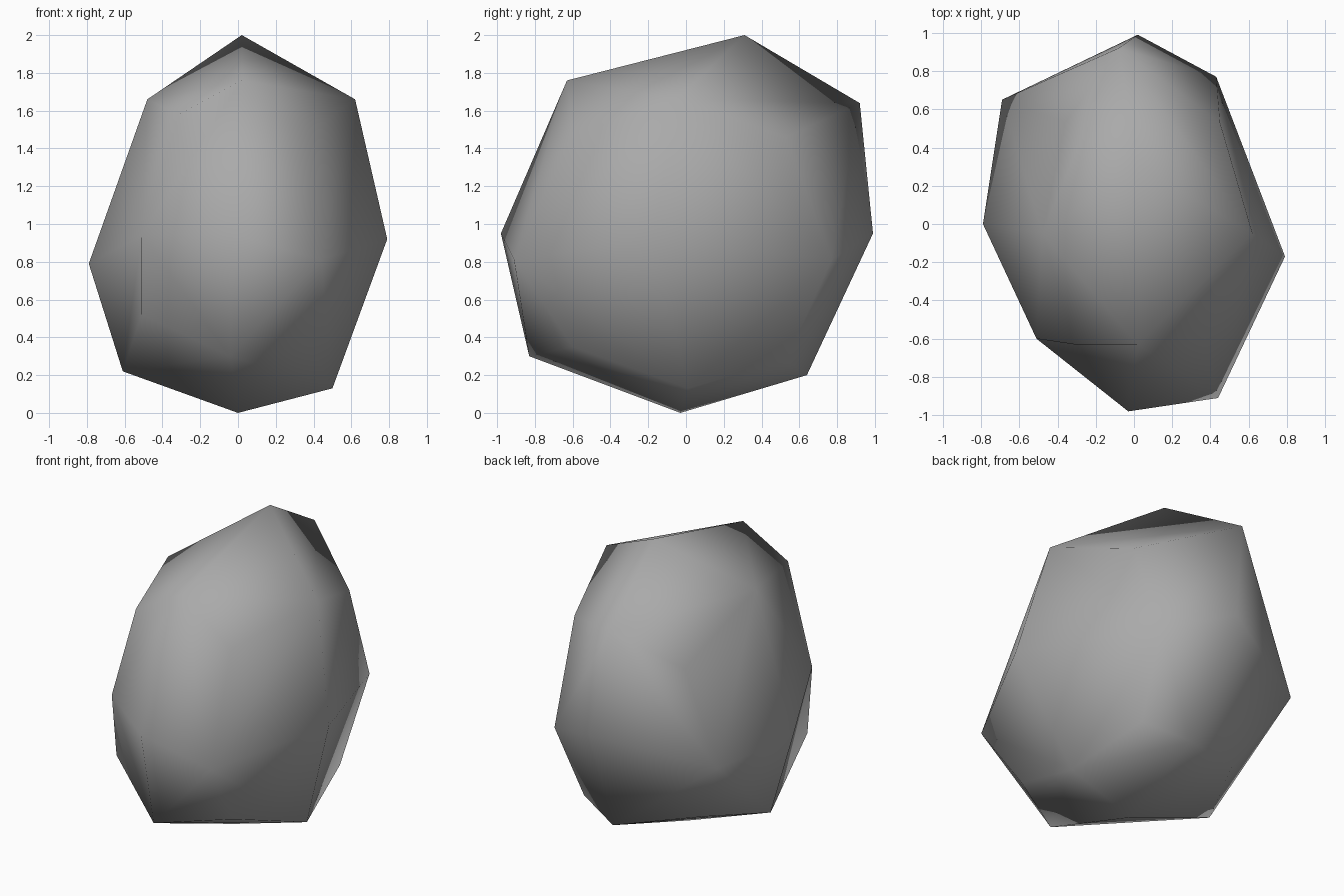
import bpy
import bmesh
from itertools import product

old = bpy.data.objects.get("Cube")
if old:
    bpy.data.objects.remove(old, do_unlink=True)

# Stone grey
grey = bpy.data.materials.new("stone_grey")
grey.use_nodes = True
colour = (0.4, 0.4, 0.4, 1)
grey.diffuse_color = colour
shader = next(n for n in grey.node_tree.nodes if n.type == "BSDF_PRINCIPLED")
shader.inputs["Base Color"].default_value = colour
shader.inputs["Roughness"].default_value = 0.9

# Uneven block: face centres, edge middles and corners, named by the sides they touch
points = {
    "left": (.79, -.17, .92),
    "right": (-.79, 0, .79),
    "front": (-.03, -.98, .95),
    "back": (.02, .99, .95),
    "top": (.02, .31, 2),
    "bottom": (0, -.03, 0),
    "left front": (.44, -.91, .81),
    "left back": (.43, .77, .81),
    "right front": (-.51, -.6, .94),
    "right back": (-.69, .65, .79),
    "left top": (.62, -.05, 1.66),
    "left bottom": (.5, .01, .13),
    "right top": (-.48, -.05, 1.66),
    "right bottom": (-.61, -.02, .22),
    "front top": (.02, -.63, 1.76),
    "front bottom": (-.04, -.83, .3),
    "back top": (-.08, .92, 1.64),
    "back bottom": (.09, .64, .2),
    "left front top": (.37, -.6, 1.48),
    "left front bottom": (.38, -.6, .35),
    "left back top": (.45, .53, 1.46),
    "left back bottom": (.38, .53, .28),
    "right front top": (-.31, -.63, 1.58),
    "right front bottom": (-.51, -.55, .52),
    "right back top": (-.36, .53, 1.32),
    "right back bottom": (-.42, .42, .31),
}

bm = bmesh.new()
vert = {name: bm.verts.new(co) for name, co in points.items()}


def shared(*sides):
    """Vertex where the given sides meet."""
    return next(v for name, v in vert.items() if set(name.split()) == set(sides))


# Around every corner, each side has one inner and one outer triangle
for a, b, c in product(("left", "right"), ("front", "back"), ("top", "bottom")):
    for p, q, r in ((a, b, c), (b, c, a), (c, a, b)):
        bm.faces.new((shared(p), shared(p, q), shared(p, r)))
        bm.faces.new((shared(p, q), shared(p, q, r), shared(p, r)))
bmesh.ops.recalc_face_normals(bm, faces=bm.faces)
for face in bm.faces:
    face.smooth = True

mesh = bpy.data.meshes.new("rock")
bm.to_mesh(mesh)
bm.free()
mesh.materials.append(grey)
rock = bpy.data.objects.new("rock", mesh)
bpy.context.collection.objects.link(rock)
